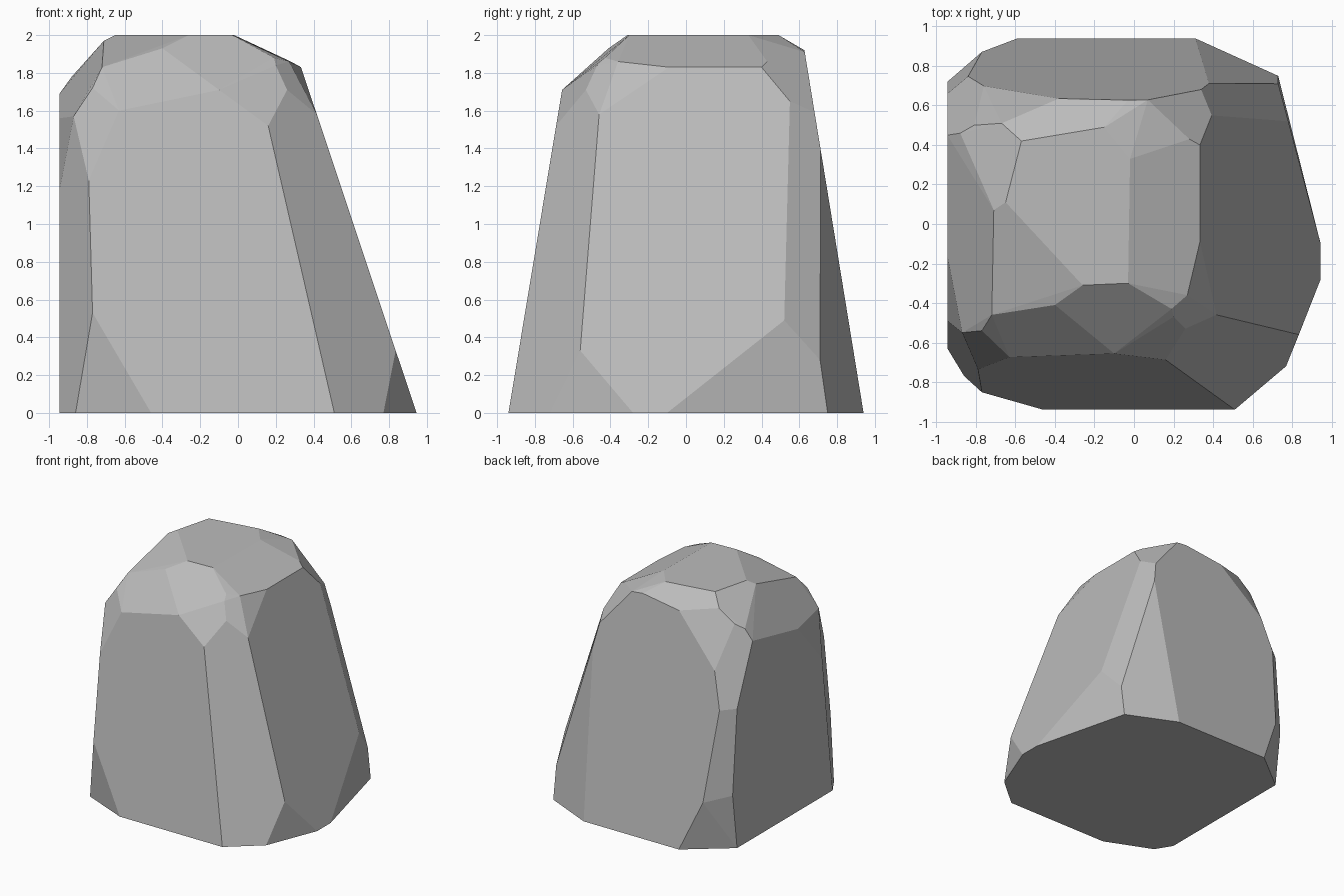
import bpy
import bmesh
import math

# Remove the default cube only
default_cube = bpy.data.objects.get("Cube")
if default_cube is not None:
    bpy.data.objects.remove(default_cube, do_unlink=True)


def make_material(name, colour):
    material = bpy.data.materials.new(name)
    material.use_nodes = True
    material.diffuse_color = colour
    shader = material.node_tree.nodes["Principled BSDF"]
    shader.inputs["Base Color"].default_value = colour
    shader.inputs["Roughness"].default_value = .9
    return material


# Rules that lift a flat outline onto one of the large sides of the boulder
def ground_side(x, y):
    return x, y, 0

def crown_side(x, y):
    return x, y, 2

def front_side(x, z):
    return x, -.94 + .166 * z, z

def back_side(x, z):
    return x, .94 - .163 * z, z

def upright_side(y, z):
    return -.945, y, z

def sloping_side(y, z):
    return .945 - .334 * z, y, z


# Outline of each large side, in the plane of that side
outlines = {
    ground_side: [(-.945, .66), (-.59, .94), (.31, .94), (.73, .75),
                  (.945, -.1), (.945, -.28), (.77, -.72), (.51, -.94),
                  (-.46, -.94), (-.86, -.77), (-.945, -.63)],
    crown_side: [(-.65, .11), (-.26, -.31), (-.03, -.3),
                 (-.02, .33), (-.15, .49), (-.57, .42)],
    front_side: [(.16, 1.52), (-.1, 1.71), (-.63, 1.6),
                 (-.79, 1.23), (-.77, .53)],
    back_side: [(-.77, .42), (-.84, 1.18), (-.76, 1.48), (-.38, 1.87),
                (-.03, 1.92), (.07, 1.91), (.34, 1.59), (.38, 1.4)],
    upright_side: [(.72, .47), (.66, 1.19), (.45, 1.69),
                   (-.16, 1.56), (-.49, 1.18)],
    sloping_side: [(-.56, .33), (-.46, 1.58), (-.09, 1.83),
                   (.4, 1.83), (.55, 1.65), (.52, .49)],
}

# Corners of the small chipped facets between the large sides
chipped_corners = [
    (.73, .71, .28), (.27, -.36, 1.86), (.19, -.43, 1.88),
    (.2, -.47, 1.84), (.26, -.53, 1.71), (.28, .43, 1.86),
    (-.4, -.41, 1.93), (-.72, -.46, 1.83), (-.77, -.54, 1.72),
    (-.87, -.55, 1.57), (-.88, .46, 1.78), (-.81, .5, 1.82),
    (-.67, .51, 1.92), (-.71, .07, 1.97),
]


def build_boulder(name, material):
    mesh_builder = bmesh.new()
    for lift, outline in outlines.items():
        for corner in outline:
            mesh_builder.verts.new(lift(*corner))
    for corner in chipped_corners:
        mesh_builder.verts.new(corner)

    # Wrap the corners in a tight skin, then merge it into flat facets
    bmesh.ops.convex_hull(mesh_builder, input=mesh_builder.verts[:])
    loose = [vert for vert in mesh_builder.verts if not vert.link_faces]
    bmesh.ops.delete(mesh_builder, geom=loose, context="VERTS")
    bmesh.ops.dissolve_limit(mesh_builder, angle_limit=math.radians(4),
                             verts=mesh_builder.verts[:],
                             edges=mesh_builder.edges[:])
    bmesh.ops.recalc_face_normals(mesh_builder, faces=mesh_builder.faces[:])

    mesh = bpy.data.meshes.new(name)
    mesh_builder.to_mesh(mesh)
    mesh_builder.free()
    mesh.materials.append(material)
    boulder = bpy.data.objects.new(name, mesh)
    bpy.context.collection.objects.link(boulder)
    return boulder


stone_grey = make_material("stone grey", (.5, .5, .5, 1))
build_boulder("boulder", stone_grey)
